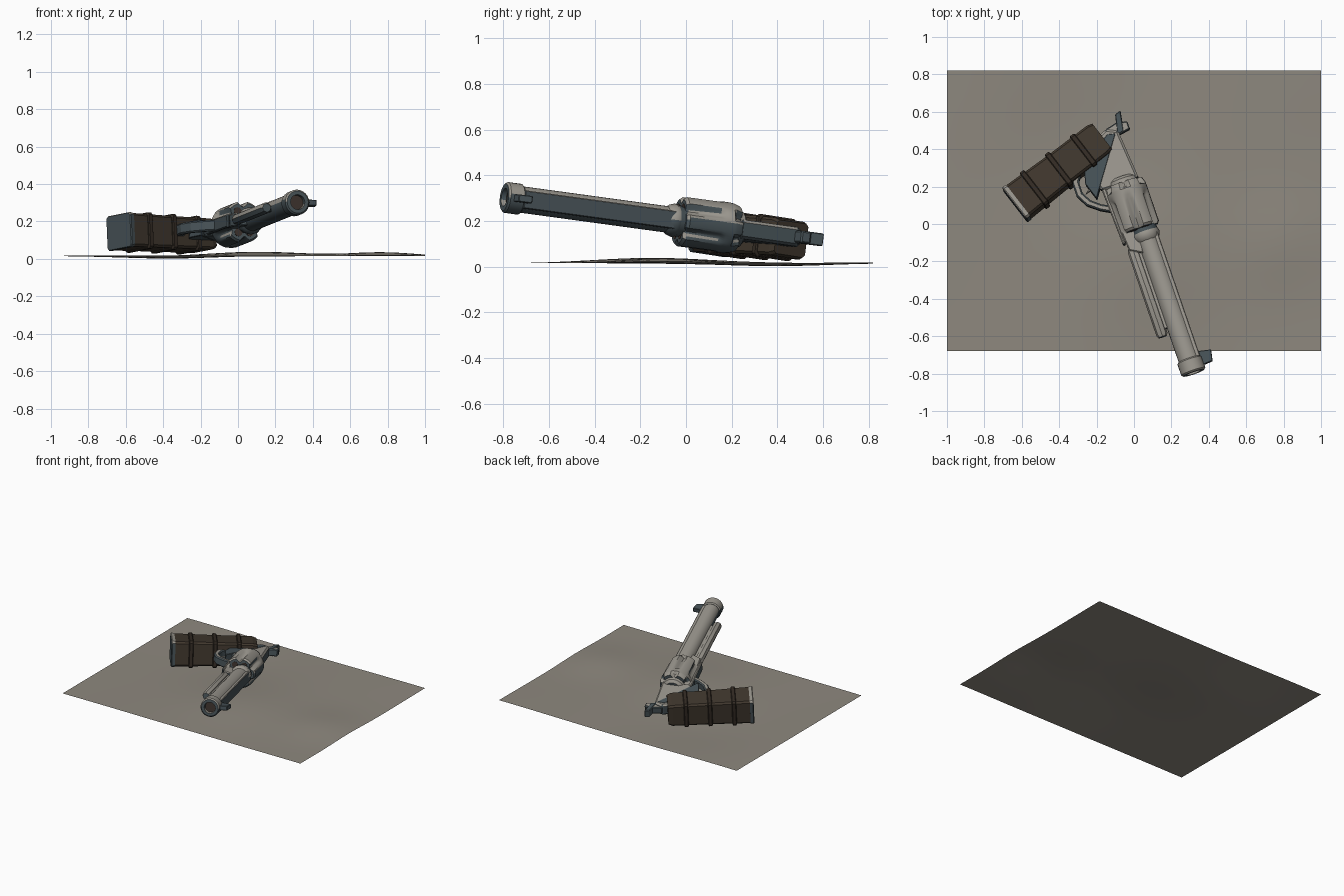
import bpy, bmesh
from math import sin, cos, pi, radians, exp
from mathutils import Matrix, Vector

if "Cube" in bpy.data.objects:
    bpy.data.objects.remove(bpy.data.objects["Cube"])


def material(name, rgb):
    m = bpy.data.materials.new(name)
    m.use_nodes = True
    m.diffuse_color = (*rgb, 1)
    m.node_tree.nodes["Principled BSDF"].inputs["Base Color"].default_value = (*rgb, 1)
    return m


STEEL = material("blue grey gunmetal", (0.064, 0.086, 0.096))
DUSTY = material("dusty light metal", (0.33, 0.312, 0.275))
WOOD = material("dark brown wood", (0.052, 0.039, 0.027))
BAND = material("darker brown leather", (0.034, 0.025, 0.018))
BORE = material("dark bore", (0.045, 0.032, 0.026))
GROUND = material("dusty ground", (0.27, 0.247, 0.21))

# Gun frame: local x runs to the muzzle, y to the sights, z out of the upper side
fwd = Vector((0.322, -0.938, 0.128)).normalized()
side = fwd.cross(Vector((0.946, 0.325, 0))).normalized()
up = side.cross(fwd)
GUN = Matrix((fwd, up, side)).transposed().to_4x4()
GUN.translation = (-0.01, 0.09, 0.182)


def finish(name, bm, mats, smooth=None, bevel=0, frame=GUN):
    """Make the object; a second material goes on the faces turned to the sky."""
    bmesh.ops.recalc_face_normals(bm, faces=bm.faces)
    bm.normal_update()
    if len(mats) > 1:
        for f in bm.faces:
            f.material_index = int((frame.to_3x3() @ f.normal).z > 0.15)
    mesh = bpy.data.meshes.new(name)
    bm.to_mesh(mesh)
    bm.free()
    for m in mats:
        mesh.materials.append(m)
    ob = bpy.data.objects.new(name, mesh)
    bpy.context.collection.objects.link(ob)
    ob.matrix_world = frame
    if bevel:
        b = ob.modifiers.new("soft edges", "BEVEL")
        b.width, b.segments = bevel, 1
    if smooth:
        bpy.ops.object.select_all(action="DESELECT")
        ob.select_set(True)
        bpy.context.view_layer.objects.active = ob
        bpy.ops.object.shade_smooth_by_angle(angle=radians(smooth))


METAL = (STEEL, DUSTY)


def loft(bm, rings):
    """Skin a list of point rings and close both ends."""
    vs = [[bm.verts.new(p) for p in ring] for ring in rings]
    n = len(vs[0])
    for a, b in zip(vs, vs[1:]):
        for i in range(n):
            bm.faces.new((a[i], a[(i + 1) % n], b[(i + 1) % n], b[i]))
    bm.faces.new(vs[0])
    bm.faces.new(vs[-1])


def lathe(name, profile, y=0, z=0, segs=24, mats=METAL):
    """Turned part along the gun axis; profile holds (x, radius[, flute depth])."""
    rings = []
    for x, r, *d in profile:
        ring = []
        for i in range(segs):
            a = 2 * pi * i / segs
            rr = r - (d[0] * max(0, -cos(6 * a) - 0.1) if d else 0)
            ring.append((x, y + rr * cos(a), z + rr * sin(a)))
        rings.append(ring)
    bm = bmesh.new()
    loft(bm, rings)
    finish(name, bm, mats, 35)


def plate(name, pts, half, bevel=0.006, mats=METAL):
    """Side outline extruded across the gun."""
    bm = bmesh.new()
    loft(bm, [[(x, y, s * half) for x, y in pts] for s in (-1, 1)])
    finish(name, bm, mats, bevel=bevel)


def block(name, x0, x1, y0, y1, half, bevel=0.004):
    plate(name, [(x0, y0), (x1, y0), (x1, y1), (x0, y1)], half, bevel)


# Ground sheet with gentle mounds
bm = bmesh.new()
bmesh.ops.create_grid(bm, x_segments=24, y_segments=18, size=1)
for v in bm.verts:
    x, y = v.co.x, v.co.y * 0.75 + 0.07

    def bump(cx, cy, w):
        return exp(-((x - cx) ** 2 + (y - cy) ** 2) / w)
    v.co = (x, y, 0.016 + 0.003 * sin(4 * x + 1) * cos(3 * y) + 0.020 * bump(0.1, -0.15, 0.12)
            + 0.022 * bump(0.78, -0.1, 0.06) - 0.014 * bump(-0.35, 0.4, 0.12))
finish("ground", bm, [GROUND], 60, frame=Matrix())

# Barrel, muzzle ring and bore
BY = 0.024
lathe("barrel", [(0.13, 0.058), (0.90, 0.058)], BY)
lathe("muzzle_ring", [(0.875, 0.060), (0.882, 0.068), (0.945, 0.068), (0.953, 0.060),
                      (0.953, 0.040), (0.925, 0.038)], BY)
lathe("bore", [(0.924, 0.039), (0.93, 0.039)], BY, mats=[BORE])
block("barrel_rib", 0.17, 0.88, BY, BY + 0.062, 0.040)
lathe("barrel_collar", [(0.15, 0.070), (0.165, 0.074), (0.19, 0.066), (0.20, 0.058)], BY, segs=12)
lathe("collar_gap", [(0.12, 0.066), (0.152, 0.069)], BY, segs=12, mats=[STEEL])
plate("front_sight", [(0.85, 0.08), (0.93, 0.08), (0.925, 0.14), (0.865, 0.152)],
      0.016, 0.003, [STEEL])

# Ejector rod housing under the barrel
lathe("ejector_housing", [(0.21, 0.026), (0.225, 0.031), (0.70, 0.031), (0.715, 0.024)],
      -0.07, segs=8)
block("ejector_rail", 0.23, 0.68, -0.06, 0.0, 0.016)
plate("barrel_lug", [(0.10, -0.10), (0.22, -0.09), (0.26, -0.02), (0.10, 0.0)], 0.035)

# Fluted drum with chambers
lathe("drum", [(-0.135, 0.102, 0.030), (-0.105, 0.112, 0.026), (-0.095, 0.112, 0.0),
               (-0.06, 0.112, 0.0), (-0.035, 0.112, 0.020), (0.115, 0.112, 0.030),
               (0.128, 0.102, 0.026)], segs=72)
for i in range(6):
    a = i * pi / 3
    lathe(f"chamber_{i + 1}", [(0.12, 0.022), (0.130, 0.022)],
          0.065 * cos(a), 0.065 * sin(a), 12, [BORE])

# Frame, recoil shield and lower strap
lathe("recoil_shield", [(-0.17, 0.060), (-0.155, 0.080), (-0.13, 0.084)], segs=16)
plate("frame", [(-0.13, 0.085), (-0.41, 0.062), (-0.44, 0.0), (-0.36, -0.15),
                (-0.27, -0.17), (-0.13, -0.125)], 0.042, 0.012)
plate("frame_side_panel", [(-0.40, 0.045), (-0.41, 0.0), (-0.30, -0.17), (-0.195, -0.197),
                           (-0.10, -0.165)], 0.044, 0.003, [STEEL])
plate("lower_strap", [(-0.16, -0.125), (0.18, -0.112), (0.18, -0.095), (-0.16, -0.10)], 0.035)

# Trigger and wide strap guard
outer = [(0.0, -0.10), (-0.035, -0.165), (-0.085, -0.228), (-0.15, -0.262),
         (-0.23, -0.262), (-0.31, -0.20)]
inner = [(-0.28, -0.18), (-0.22, -0.225), (-0.155, -0.226), (-0.105, -0.198),
         (-0.065, -0.15), (-0.04, -0.10)]
plate("trigger_guard", outer + inner, 0.030, 0.008)
plate("trigger", [(-0.16, -0.11), (-0.20, -0.11), (-0.185, -0.17), (-0.145, -0.215),
                  (-0.16, -0.165)], 0.012, 0.003)

# Hammer with spur
plate("hammer", [(-0.37, 0.0), (-0.44, 0.0), (-0.455, 0.06), (-0.445, 0.125),
                 (-0.40, 0.125), (-0.39, 0.06)], 0.026)
plate("hammer_spur", [(-0.39, 0.05), (-0.50, 0.075), (-0.51, 0.108), (-0.40, 0.09)],
      0.028, 0.004, [STEEL])

# Grip: lightly chamfered bar, three raised bands and a metal butt cap
TOP, BUTT = Vector((-0.407, -0.029, -0.008)), Vector((-0.217, -0.590, -0.008))
along = (BUTT - TOP).normalized()
across = Vector((along.y, -along.x, 0))


def grip_part(name, sections, mats):
    """Eight-sided section; sections hold (fraction, half width, half thickness)."""
    rings = []
    for t, w, h in sections:
        c = 0.012
        outline = [(w, h - c), (w - c, h), (c - w, h), (-w, h - c),
                   (-w, c - h), (c - w, -h), (w - c, -h), (w, c - h)]
        rings.append([TOP.lerp(BUTT, t) + across * a + Vector((0, 0, b)) for a, b in outline])
    bm = bmesh.new()
    loft(bm, rings)
    finish(name, bm, mats)


grip_part("grip", [(0, 0.086, 0.074), (0.05, 0.094, 0.083), (0.5, 0.095, 0.086),
                   (0.96, 0.103, 0.090)], [WOOD])
grip_part("butt_cap", [(0.955, 0.105, 0.092), (0.99, 0.107, 0.094), (1.0, 0.103, 0.090)], METAL)
for i, t in enumerate((0.21, 0.49, 0.77)):
    w, h = 0.103 + 0.004 * i, 0.093 + 0.002 * i
    grip_part(f"grip_band_{i + 1}", [(t - 0.026, w - 0.006, h - 0.006), (t - 0.018, w, h),
                                     (t + 0.018, w, h), (t + 0.026, w - 0.006, h - 0.006)], [BAND])
